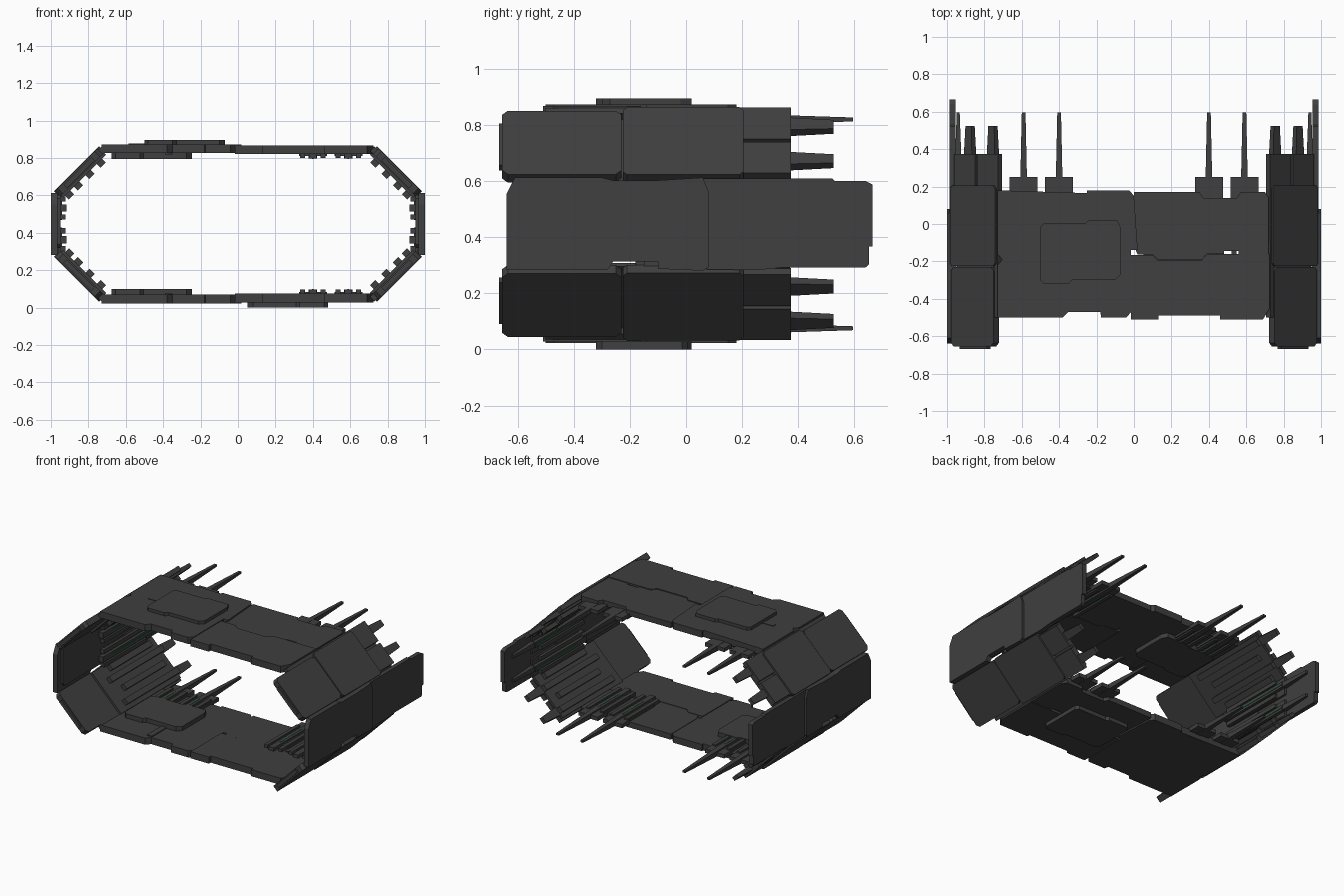
import bpy, bmesh, math
from mathutils import Vector

if "Cube" in bpy.data.objects:
    bpy.data.objects.remove(bpy.data.objects["Cube"])

ZC = 0.4475  # mid height; lower half mirrors the upper half


def material(name, col):
    m = bpy.data.materials.new(name)
    m.diffuse_color = (*col, 1)
    m.use_nodes = True
    m.node_tree.nodes["Principled BSDF"].inputs["Base Color"].default_value = m.diffuse_color
    return m


GREY = material("dark grey", (0.05, 0.05, 0.05))
GREEN = material("dark green", (0.02, 0.12, 0.04))

# frames: origin, across direction, outward normal (heights relative to ZC)
R = math.sqrt(0.5)
TOP = (Vector((0, 0, 0.8725 - ZC)), Vector((1, 0, 0)), Vector((0, 0, 1)))
SIDE = (Vector((1, 0, 0)), Vector((0, 0, 1)), Vector((1, 0, 0)))
DIAG = (Vector((0.864, 0, 0.743 - ZC)), Vector((R, 0, -R)), Vector((R, 0, R)))


def prism(name, frame, rings, mirrors, mat=GREY):
    """Solid between two outlines of (across, y, normal) points, one object per mirror."""
    o, u, n = frame
    for sx, sz in mirrors:
        bm = bmesh.new()
        loops = []
        for ring in rings:
            vs = []
            for a, y, d in ring:
                p = o + u * a + n * d
                vs.append(bm.verts.new((p.x * sx, y, p.z * sz + ZC)))
            loops.append(vs)
        lo, hi = loops
        bm.faces.new(lo)
        bm.faces.new(hi)
        for i in range(len(lo)):
            j = (i + 1) % len(lo)
            bm.faces.new((lo[i], lo[j], hi[j], hi[i]))
        bmesh.ops.recalc_face_normals(bm, faces=bm.faces)
        me = bpy.data.meshes.new(name)
        bm.to_mesh(me)
        bm.free()
        me.materials.append(mat)
        bpy.context.collection.objects.link(bpy.data.objects.new(name, me))


def plate(name, frame, outline, d0, d1, mirrors, mat=GREY):
    prism(name, frame, [[(a, y, d) for a, y in outline] for d in (d0, d1)], mirrors, mat)


def rect(a0, a1, y0, y1, c=0.0):
    """Rectangle with cut corners."""
    if not c:
        return [(a0, y0), (a1, y0), (a1, y1), (a0, y1)]
    return [(a0 + c, y0), (a1 - c, y0), (a1, y0 + c), (a1, y1 - c),
            (a1 - c, y1), (a0 + c, y1), (a0, y1 - c), (a0, y0 + c)]


def spike(name, frame, a, d, y0, y1, w0, h0, w1, h1, mirrors):
    """Tapered bar running backwards."""
    def ring(y, w, h):
        return [(a - w, y, d - h), (a + w, y, d - h), (a + w, y, d + h), (a - w, y, d + h)]
    prism(name, frame, [ring(y0, w0, h0), ring(y1, w1, h1)], mirrors)


UD = [(1, 1), (1, -1)]
LR = [(1, 1), (-1, 1)]
ALL = UD + [(-1, 1), (-1, -1)]

# top and bottom decks: left half
left = [(-.73, -.50), (-.38, -.50), (-.35, -.47), (-.18, -.47), (-.175, -.50), (-.04, -.50),
        (-.015, -.47), (-.015, -.14), (.02, -.14), (0, .15), (-.025, .18), (-.25, .18),
        (-.25, .165), (-.73, .18), (-.73, -.16), (-.705, -.19), (-.73, -.22)]
plate("left_deck", TOP, left, -.047, 0, UD)
plate("left_deck_joint", TOP, rect(-.39, -.35, -.46, .15), -.053, -.04, UD)
# right half: front and rear plates, and a backing strip
front = [(-.015, -.51), (.13, -.51), (.13, -.49), (.46, -.49), (.46, -.51), (.69, -.51),
         (.725, -.45), (.725, -.16), (.39, -.16), (.36, -.195), (.13, -.195), (.10, -.165),
         (-.015, -.165)]
rear = [(0, .17), (.35, .17), (.37, .14), (.55, .14), (.57, .17), (.70, .17), (.72, .14),
        (.72, -.16), (.56, -.16), (.56, -.145), (.48, -.145), (.48, -.158), (.39, -.158),
        (.36, -.193), (.13, -.193), (.10, -.163), (.02, -.163), (0, -.12)]
plate("right_front_deck", TOP, front, -.052, -.005, UD)
plate("right_rear_deck", TOP, rear, -.05, -.010, UD)

# raised hatch plates, outside and inside
def hatch(x, y):
    pts = [(.02, 0), (.15, 0), (.17, .02), (.40, .02), (.43, .05), (.43, .30), (.41, .34),
           (.26, .34), (.24, .325), (.02, .325), (0, .305), (0, .18), (-.0, .15), (-.0, .02)]
    pts = [p for i, p in enumerate(pts) if i not in (11, 12)]
    return [(x + a, y + b) for a, b in pts]

plate("upper_hatch", TOP, hatch(-.50, -.32), -.005, .0225, [(1, 1)])
plate("lower_hatch", TOP, hatch(-.48, -.32), -.005, .0225, [(-1, -1)])
plate("upper_hatch_tab", TOP, rect(-.585, -.49, -.17, -.14), -.005, .004, [(1, 1)])
plate("inner_hatch", TOP, hatch(-.675, -.32), -.078, -.04, UD)

# deck antenna mounts, ribs and spikes
for x in (.40, .59):
    s = 1 if x > .5 else -1
    plate("deck_mount", TOP, rect(x - .075, x + .075, -.12, .25), -.062, -.035, ALL)
    for dx in (-.055, .055):
        plate("deck_rib", TOP, rect(x + dx - .013, x + dx + .013, -.18, .18), -.073, -.05, ALL)
    spike("deck_spike", TOP, x, -.053, -.20, .14, .02, .022, .022, .022, ALL)
    spike("deck_spike_tip", TOP, x, -.053, .14, .595, .02, .022, .010, .007, ALL)
    plate("deck_spike_light", TOP, rect(x - .004, x + .004, -.1, .14), -.077, -.07, ALL, GREEN)

# diagonal corner armour
plate("corner_front_armour", DIAG, rect(-.155, .165, -.655, -.23, .02), -.045, -.003, ALL)
plate("corner_front_lip", DIAG, rect(-.10, .11, -.667, -.60), -.038, -.012, ALL)
plate("corner_rear_armour", DIAG, rect(-.17, .17, -.225, .205, .015), -.04, 0, ALL)
plate("corner_hinge", DIAG, rect(-.178, -.15, -.50, .17), -.045, -.012, ALL)
plate("corner_backing", DIAG, rect(-.165, .16, -.30, .37), -.06, -.042, ALL)
for a in (-.105, .068):
    plate("corner_slab", DIAG, rect(a - .075, a + .082, -.1, .375), -.045, -.012, ALL)
    spike("corner_spike", DIAG, a - .008, -.042, .30, .525, .034, .018, .022, .013, ALL)
for a, y0, y1 in ((-.115, -.22, .37), (-.03, -.15, .30), (.058, -.22, .37), (.125, -.15, .30)):
    plate("corner_rib", DIAG, rect(a - .02, a + .02, y0, y1), -.088, -.055, ALL)

# side walls
wall = [(-.165, -.64), (-.165, -.28), (-.135, -.26), (-.135, -.10), (-.16, -.10), (-.167, .06),
        (-.155, .08), (.115, .08), (.125, .20), (.145, .26), (.158, .26), (.165, .06),
        (.155, -.10), (.155, -.26), (.165, -.30), (.165, -.61), (.105, -.64)]
wall_front = [p for p in wall if p[1] < .1]
plate("side_front_wall", SIDE, wall_front, -.035, 0, LR)
tail = [(-.16, -.02), (-.165, .25), (-.155, .35), (-.155, .64), (-.145, .652), (-.08, .652),
        (-.08, .665), (.14, .665), (.153, .64), (.153, .53), (.162, .52), (.162, .05), (.15, -.02)]
plate("side_rear_wall", SIDE, tail, -.045, -.014, LR)
plate("side_inner_wall", SIDE, rect(-.13, .155, -.60, .10, .02), -.05, -.03, LR)

# side inner ribs and spikes
for a in (-.085, .085):
    plate("side_mount", SIDE, rect(a - .065, a + .065, -.15, .375), -.058, -.04, LR)
    spike("side_spike", SIDE, a, -.06, -.20, .375, .02, .022, .02, .02, LR)
    spike("side_spike_tip", SIDE, a, -.06, .375, .595, .018, .016, .010, .008, LR)
    plate("side_light", SIDE, rect(a - .004, a + .004, -.1, .37), -.084, -.078, LR, GREEN)
    for da in (-.048, .048):
        plate("side_rib", SIDE, rect(a + da - .014, a + da + .014, -.18, .30), -.078, -.05, LR)
